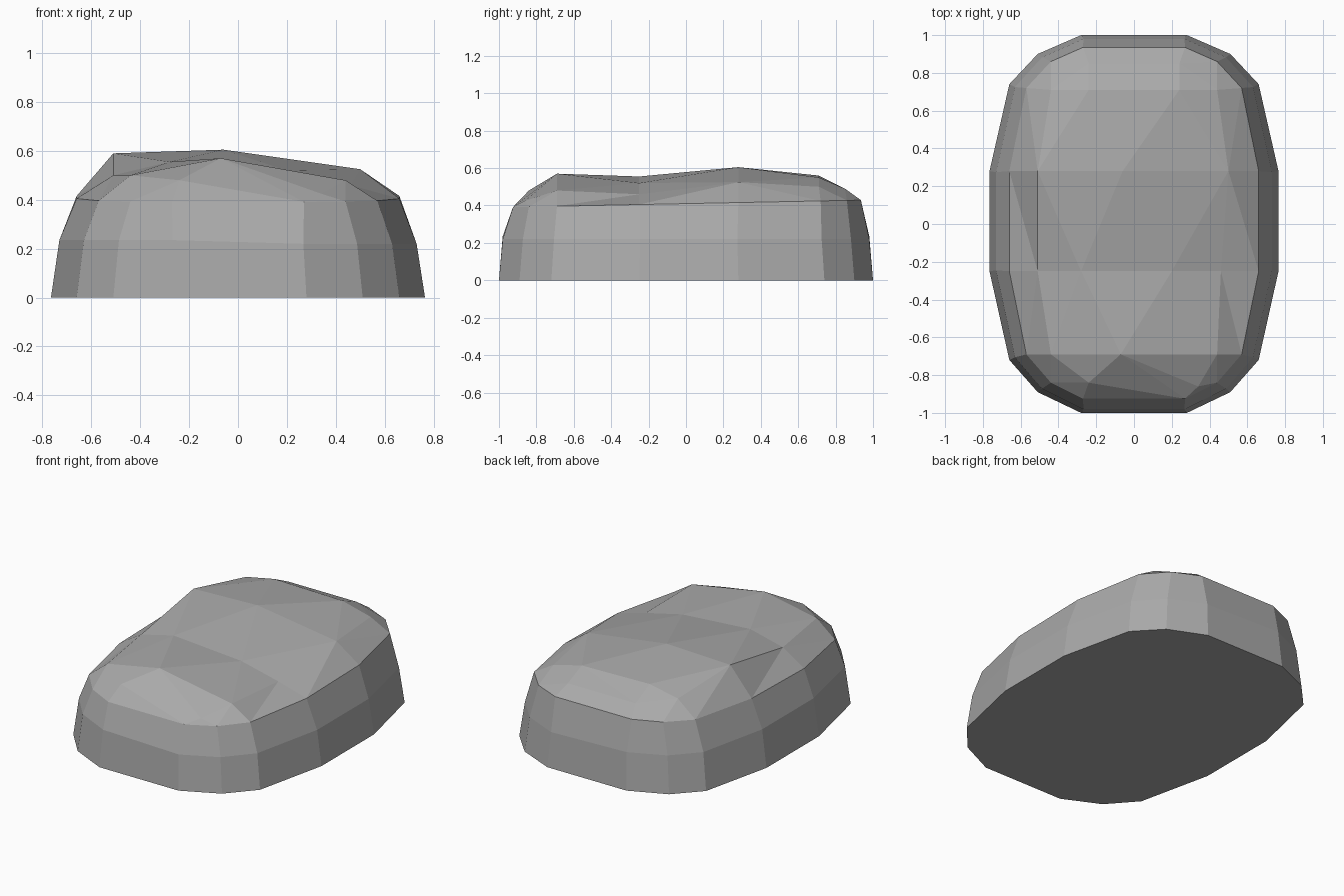
import bpy
import bmesh
from mathutils import Vector
from mathutils.geometry import delaunay_2d_cdt

cube = bpy.data.objects.get("Cube")
if cube:
    bpy.data.objects.remove(cube, do_unlink=True)

# One grey stone colour
stone = bpy.data.materials.new("stone_grey")
stone.use_nodes = True
grey = (0.4, 0.4, 0.4, 1)
stone.diffuse_color = grey
stone.node_tree.nodes["Principled BSDF"].inputs["Base Color"].default_value = grey


def outline(xs, back, front):
    """Closed loop of plan points, mirrored left to right."""
    half = list(zip(xs, back)) + list(zip(xs, front))[::-1]
    return half + [(-x, y) for x, y in reversed(half)]


base = outline((.28, .51, .66, .765), (1, .9, .74, .28), (-1, -.89, -.72, -.25))
rim = outline((.27, .44, .57, .66), (.935, .86, .72, .28), (-.925, -.84, -.69, -.25))

bm = bmesh.new()

# Curved side wall: foot, belly and shoulder rings
foot = [bm.verts.new((x, y, 0)) for x, y in base]
belly = [bm.verts.new((x * .955, y * .98, .22 if x > 0 else .235)) for x, y in base]
shoulder = [bm.verts.new((x, y, .41 + .02 * y)) for x, y in rim]
for low, high in ((foot, belly), (belly, shoulder)):
    for i in range(len(low)):
        j = (i + 1) % len(low)
        bm.faces.new((low[i], low[j], high[j], high[i]))
bm.faces.new(foot)

# Uneven crown: peaks and dips joined into triangles inside the shoulder
peaks = [
    (-.24, .85, .49), (.24, .85, .49),
    (-.44, .71, .52), (-.24, .71, .56), (.24, .71, .55), (.44, .71, .5),
    (-.51, .28, .59), (-.06, .28, .605), (.5, .28, .525),
    (-.51, -.25, .5), (-.28, -.25, .555), (.2, -.25, .52), (.46, -.25, .46),
    (-.44, -.69, .5), (-.07, -.69, .57), (.44, -.69, .48),
    (-.24, -.84, .48), (.34, -.86, .425),
]
crown = shoulder + [bm.verts.new(p) for p in peaks]
n = len(shoulder)
loop = [(i, (i + 1) % n) for i in range(n)]
result = delaunay_2d_cdt([Vector(v.co.xy) for v in crown], loop, [], 1, 1e-5)
tris, origin = result[2], result[3]
for tri in tris:
    bm.faces.new([crown[origin[i][0]] for i in tri])

bmesh.ops.recalc_face_normals(bm, faces=bm.faces)
mesh = bpy.data.meshes.new("boulder")
bm.to_mesh(mesh)
bm.free()
mesh.materials.append(stone)
boulder = bpy.data.objects.new("boulder", mesh)
bpy.context.collection.objects.link(boulder)
